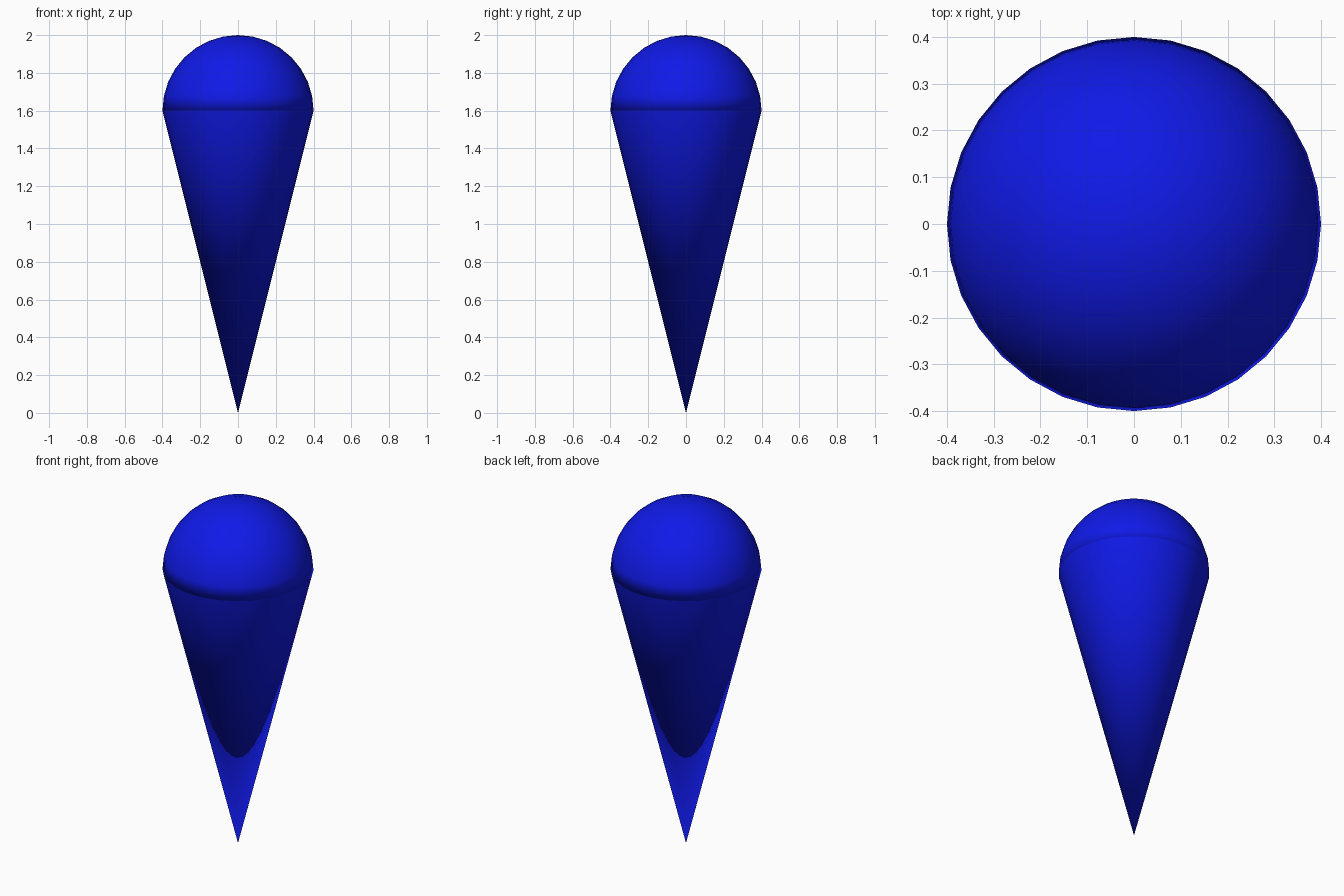
import bpy, bmesh
from mathutils import Matrix

if "Cube" in bpy.data.objects:
    bpy.data.objects.remove(bpy.data.objects["Cube"])

SIDES, RADIUS, RIM_Z = 32, 0.4, 1.6

blue = bpy.data.materials.new("blue")
blue.diffuse_color = (0.005, 0.01, 0.8, 1)
blue.use_nodes = True
blue.node_tree.nodes["Principled BSDF"].inputs["Base Color"].default_value = blue.diffuse_color


def finish(bm, name):
    for f in bm.faces:
        f.smooth = True
    mesh = bpy.data.meshes.new(name)
    bm.to_mesh(mesh)
    bm.free()
    mesh.materials.append(blue)
    obj = bpy.data.objects.new(name, mesh)
    bpy.context.collection.objects.link(obj)
    return obj


# Cone: open at the rim, smooth down to a single shared tip at z = 0
bm = bmesh.new()
tip = bm.verts.new((0, 0, 0))
rim = bmesh.ops.create_circle(bm, segments=SIDES, radius=RADIUS,
                              matrix=Matrix.Translation((0, 0, RIM_Z)))["verts"]
for a, b in zip(rim, rim[1:] + rim[:1]):
    bm.faces.new((a, b, tip))
bm.normal_update()
# Outward faces of the cone point slightly down
if sum(f.normal.z for f in bm.faces) > 0:
    bmesh.ops.reverse_faces(bm, faces=bm.faces[:])
finish(bm, "cone")

# Dome: upper half of a sphere, closed by a flat cap
bm = bmesh.new()
bmesh.ops.create_uvsphere(bm, u_segments=SIDES, v_segments=16, radius=RADIUS)
bmesh.ops.delete(bm, geom=[v for v in bm.verts if v.co.z < -0.001], context="VERTS")
bmesh.ops.holes_fill(bm, edges=[e for e in bm.edges if e.is_boundary], sides=0)
bmesh.ops.recalc_face_normals(bm, faces=bm.faces[:])
bmesh.ops.translate(bm, verts=bm.verts[:], vec=(0, 0, RIM_Z))
finish(bm, "dome")
